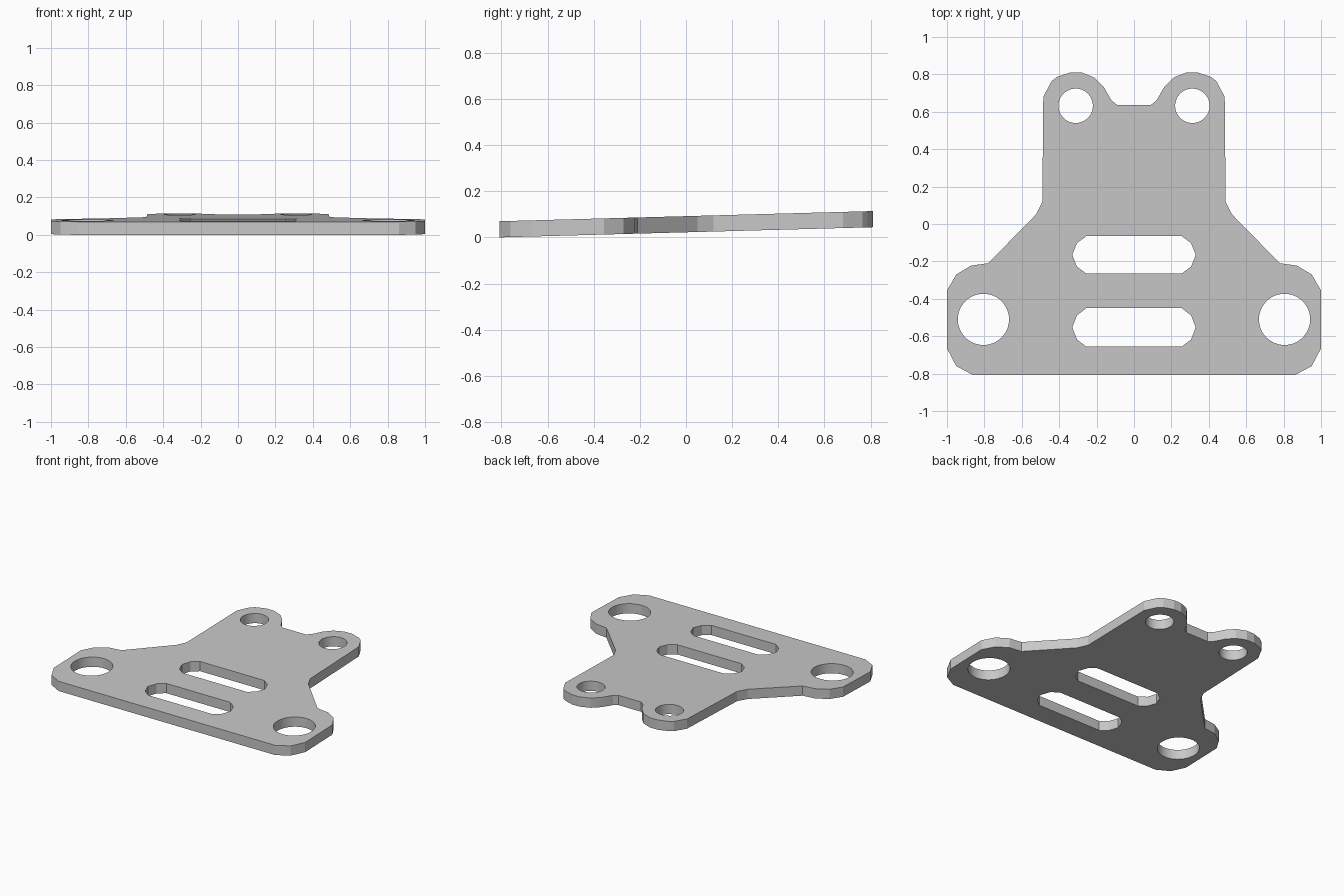
import bpy, bmesh, math
from mathutils import Matrix

cube = bpy.data.objects.get("Cube")
if cube:
    bpy.data.objects.remove(cube, do_unlink=True)

THICKNESS = 0.07
SLOPE = 0.0272
FRONT_Y = -0.808

grey = bpy.data.materials.new("plain grey")
grey.use_nodes = True
colour = (0.58, 0.58, 0.58, 1)
grey.diffuse_color = colour
grey.node_tree.nodes["Principled BSDF"].inputs["Base Color"].default_value = colour


def mirrored(half):
    """Close a half outline by mirroring it across x = 0."""
    return half + [(-x, y) for x, y in reversed(half)]


def circle(cx, cy, r, n=48):
    return [(cx + r * math.cos(2 * math.pi * i / n),
             cy + r * math.sin(2 * math.pi * i / n)) for i in range(n)]


def slot(cy, h):
    """Long slot with faceted ends."""
    right = [(0.255, -h), (0.305, -0.63 * h), (0.33, 0), (0.305, 0.63 * h), (0.255, h)]
    return mirrored([(x, cy + y) for x, y in right])


# Right half of the outline, from the front edge to the rear notch
outline = mirrored([
    (0.86, FRONT_Y), (0.95, -0.76), (1.0, -0.665), (1.0, -0.355), (0.95, -0.27),
    (0.87, -0.222), (0.78, -0.21), (0.525, 0.05), (0.49, 0.12), (0.485, 0.68),
    (0.44, 0.765), (0.41, 0.787), (0.34, 0.81), (0.28, 0.81), (0.21, 0.782),
    (0.16, 0.73), (0.12, 0.66), (0.09, 0.637)])

# Slots and bolt holes
loops = [outline, slot(-0.165, 0.1), slot(-0.553, 0.103)]
for side in (-1, 1):
    loops.append(circle(side * 0.805, -0.51, 0.137))
    loops.append(circle(side * 0.312, 0.632, 0.092))

# Filled profile, extruded to a plate
profile = bpy.data.curves.new("plate_profile", "CURVE")
profile.dimensions = "2D"
profile.fill_mode = "BOTH"
profile.extrude = THICKNESS / 2
for loop in loops:
    spline = profile.splines.new("POLY")
    spline.points.add(len(loop) - 1)
    for point, (x, y) in zip(spline.points, loop):
        point.co = (x, y, 0, 1)
    spline.use_cyclic_u = True
helper = bpy.data.objects.new("plate_profile", profile)
bpy.context.collection.objects.link(helper)
bpy.context.view_layer.update()
mesh = bpy.data.meshes.new_from_object(helper.evaluated_get(bpy.context.evaluated_depsgraph_get()))
bpy.data.objects.remove(helper, do_unlink=True)

# Weld, then lean the plate upwards to the rear with vertical walls
bm = bmesh.new()
bm.from_mesh(mesh)
bmesh.ops.remove_doubles(bm, verts=bm.verts, dist=0.0005)
shear = Matrix.Identity(4)
shear[2][1] = SLOPE
shear[2][3] = THICKNESS / 2 - FRONT_Y * SLOPE
bm.transform(shear)
bmesh.ops.recalc_face_normals(bm, faces=bm.faces)
bm.to_mesh(mesh)
bm.free()

mesh.materials.clear()
mesh.materials.append(grey)
plate = bpy.data.objects.new("mounting_plate", mesh)
bpy.context.collection.objects.link(plate)
bpy.ops.object.select_all(action="DESELECT")
plate.select_set(True)
bpy.context.view_layer.objects.active = plate
bpy.ops.object.shade_smooth_by_angle(angle=math.radians(15))
